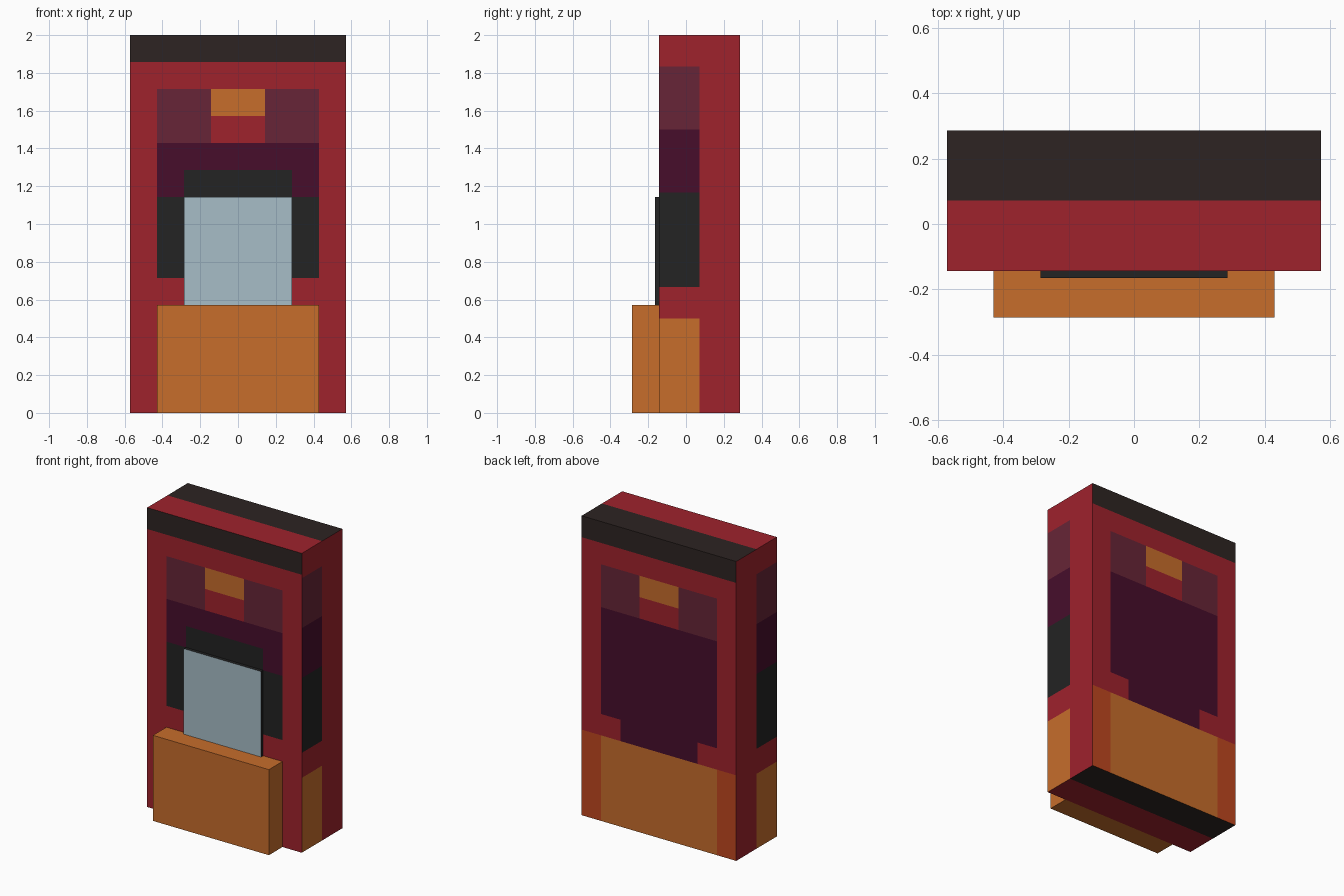
import bpy
import bmesh
from mathutils import Vector

default = bpy.data.objects.get("Cube")
if default:
    bpy.data.objects.remove(default, do_unlink=True)

U = 1 / 7  # one painted square on the front and back

COLOURS = {
    "red": "9F222C", "dark_brown": "2D2422", "plum": "672537",
    "orange": "C76D2B", "purple": "470D2B", "charcoal": "232323",
    "pale_blue": "A7BDC7", "rust": "BE471F",
}
NAMES = list(COLOURS)


def linear(code):
    srgb = [int(code[i:i + 2], 16) / 255 for i in (0, 2, 4)]
    return [c / 12.92 if c <= 0.04045 else ((c + 0.055) / 1.055) ** 2.4
            for c in srgb] + [1.0]


def make_material(name):
    mat = bpy.data.materials.new(name)
    mat.use_nodes = True
    mat.diffuse_color = linear(COLOURS[name])
    mat.node_tree.nodes["Principled BSDF"].inputs["Base Color"].default_value = mat.diffuse_color
    return mat


MATERIALS = [make_material(n) for n in NAMES]


def box(name, low, high, rule, cuts=((), (), ())):
    """Box sliced at the given x, y and z positions, coloured by rule(centre, normal)."""
    low, high = Vector(low), Vector(high)
    bm = bmesh.new()
    bmesh.ops.create_cube(bm, size=1)
    for v in bm.verts:
        v.co = (low + high) / 2 + v.co * (high - low)
    for axis, places in enumerate(cuts):
        normal = Vector([float(i == axis) for i in range(3)])
        for place in places:
            bmesh.ops.bisect_plane(bm, geom=bm.verts[:] + bm.edges[:] + bm.faces[:],
                                   plane_co=normal * place, plane_no=normal)
    bm.normal_update()
    for f in bm.faces:
        f.material_index = NAMES.index(rule(f.calc_center_median(), f.normal))
    mesh = bpy.data.meshes.new(name)
    bm.to_mesh(mesh)
    bm.free()
    for mat in MATERIALS:
        mesh.materials.append(mat)
    obj = bpy.data.objects.new(name, mesh)
    bpy.context.collection.objects.link(obj)
    return obj


# Painted bands of the body
def side_colour(z):
    row = z * 6
    for top, colour in ((3, "orange"), (4, "red"), (7, "charcoal"),
                        (9, "purple"), (11, "plum")):
        if row < top:
            return colour
    return "red"


def upper_colour(col, row):
    if row > 13:
        return "dark_brown"
    if row > 12 or col > 3:
        return "red"
    if row > 10:
        if col > 1:
            return "plum"
        return "orange" if row > 11 else "red"
    return "purple"


def front_colour(col, row):
    if row < 4 or (row < 5 and col > 2):
        return "red"
    if (row < 8 and col < 3) or (row < 9 and col < 2):
        return "charcoal"
    return upper_colour(col, row)


def back_colour(col, row):
    if row < 4:
        return "orange" if col < 3 else "rust"
    if row < 5 and col > 2:
        return "red"
    return upper_colour(col, row)


def body_colour(c, n):
    col, row = abs(c.x) / U, c.z / U
    if abs(n.z) > 0.5:
        return "dark_brown" if c.y > U / 2 else "red"
    if abs(n.x) > 0.5:
        return side_colour(c.z) if c.y < U / 2 else "red"
    return front_colour(col, row) if n.y < 0 else back_colour(col, row)


body_cuts = ([k * U for k in (-3, -2, -1, 1, 2, 3)],
             [U / 2],
             [k * U for k in (4, 5, 8, 9, 10, 11, 12, 13)]
             + [k / 6 for k in (3, 4, 7, 9, 11)])
box("body", (-4 * U, -U, 0), (4 * U, 2 * U, 2), body_colour, body_cuts)

# Projecting lower box
box("lower_box", (-3 * U, -2 * U, 0), (3 * U, -U, 4 * U), lambda c, n: "orange")

# Thin screen plate with a pale front
box("screen", (-2 * U, -0.165, 4 * U), (2 * U, -U, 8 * U),
    lambda c, n: "pale_blue" if n.y < -0.5 else "charcoal")
